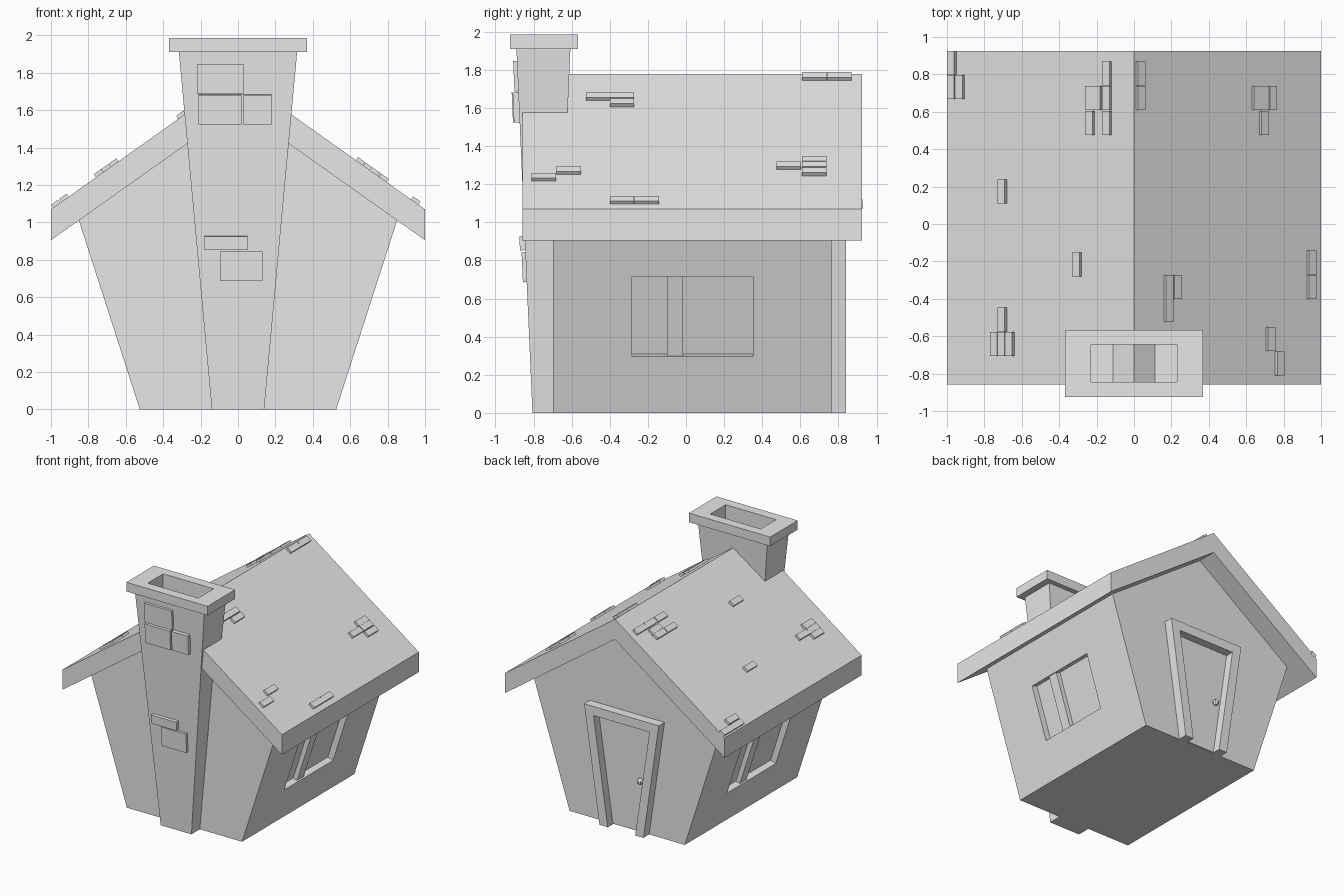
import bpy, bmesh, math
from mathutils import Matrix, Vector

if "Cube" in bpy.data.objects:
    bpy.data.objects.remove(bpy.data.objects["Cube"])

grey = bpy.data.materials.new("plain grey")
grey.diffuse_color = (0.8, 0.8, 0.8, 1)
grey.use_nodes = True
grey.node_tree.nodes["Principled BSDF"].inputs["Base Color"].default_value = grey.diffuse_color


def finish(name, bm):
    bmesh.ops.recalc_face_normals(bm, faces=bm.faces)
    me = bpy.data.meshes.new(name)
    bm.to_mesh(me)
    bm.free()
    me.materials.append(grey)
    ob = bpy.data.objects.new(name, me)
    bpy.context.collection.objects.link(ob)
    return ob


def loft(name, rings):
    """Join closed rings of equal length, closing both ends."""
    bm = bmesh.new()
    vs = [[bm.verts.new(p) for p in r] for r in rings]
    n = len(vs[0])
    for a, b in zip(vs, vs[1:]):
        for i in range(n):
            j = (i + 1) % n
            bm.faces.new((a[i], a[j], b[j], b[i]))
    bm.faces.new(vs[0])
    bm.faces.new(vs[-1])
    return finish(name, bm)


def extrude(name, profile, y0, y1):
    return loft(name, [[(x, y, z) for x, z in profile] for y in (y0, y1)])


def mirrored(half):
    """Right half of an outline, bottom to top, closed by its mirror image."""
    return half + [(-x, z) for x, z in reversed(half) if x]


def frame(origin, a, b, c):
    """Matrix whose local axes are a, b, c."""
    m = Matrix([Vector(v).normalized() for v in (a, b, c)]).transposed().to_4x4()
    m.translation = origin
    return m


def boxes(name, items):
    """items: (matrix, (x0, x1), (y0, y1), (z0, z1)) in the matrix's own axes."""
    bm = bmesh.new()
    for m, *r in items:
        size = [b - a for a, b in r]
        mid = [(a + b) / 2 for a, b in r]
        bmesh.ops.create_cube(
            bm, size=1, matrix=m @ Matrix.Translation(mid) @ Matrix.Diagonal((*size, 1)))
    return finish(name, bm)


# House body, wider at the eaves
body = extrude("house_body", mirrored([(0.525, 0), (0.857, 1.03), (0, 1.66)]), -0.697, 0.765)

# Windows: recess in each leaning wall with one upright bar, turned 180 degrees for the left
wall = frame((0.525, 0, 0), (0, 1, 0), (0.322, 0, 1), (1, 0, -0.322))
mid = Matrix.Translation((0, 0.034, 0))
turn = mid @ Matrix.Rotation(math.pi, 4, 'Z') @ mid.inverted()
sides = (("right", wall), ("left", turn @ wall))
for side, m in sides:
    cutter = boxes("window_cutter", [(m, (-0.283, 0.351), (0.31, 0.752), (-0.05, 0.1))])
    cutter.hide_render = True
    mod = body.modifiers.new("window", 'BOOLEAN')
    mod.object = cutter
    mod.solver = 'EXACT'
    bpy.context.view_layer.objects.active = body
    bpy.ops.object.modifier_apply(modifier=mod.name)
    bpy.data.objects.remove(cutter)
    boxes(side + "_window_bar", [(m, (-0.10, -0.016), (0.305, 0.757), (-0.06, -0.012))])

# Roof
extrude("roof", [(1, 0.905), (1, 1.07), (0, 1.78), (-1, 1.07), (-1, 0.905), (0, 1.613)],
        -0.858, 0.925)

# Loose shingles: (distance from ridge in x, start in y)
right = [(0.01, 0.74), (0.01, 0.61), (0.63, 0.61), (0.67, 0.61), (0.715, 0.61), (0.67, 0.475),
         (0.16, -0.4), (0.205, -0.4), (0.16, -0.525), (0.925, -0.27), (0.925, -0.4),
         (0.705, -0.68), (0.755, -0.81)]
left = [(0.95, 0.798), (0.905, 0.668), (0.95, 0.668), (0.12, 0.74), (0.12, 0.61), (0.17, 0.61),
        (0.21, 0.61), (0.21, 0.475), (0.12, 0.475), (0.68, 0.11), (0.28, -0.28),
        (0.68, -0.575), (0.64, -0.705), (0.68, -0.705), (0.72, -0.705)]
slope = frame((0, 0, 1.78), (1, 0, -0.71), (0, 1, 0), (0.71, 0, 1))
flip = Matrix.Diagonal((-1, 1, 1, 1))
k = math.hypot(1, 0.71)
for name, m, spots in (("right_shingles", slope, right), ("left_shingles", flip @ slope, left)):
    boxes(name, [(m, (x * k, x * k + 0.048), (y, y + 0.128), (-0.01, 0.02)) for x, y in spots])


# Chimney: flaring stack, cap and flue
def rect(x, y0, y1, z):
    return [(-x, y0, z), (x, y0, z), (x, y1, z), (-x, y1, z)]


loft("chimney", [rect(0.14, -0.806, -0.69, 0), rect(0.316, -0.89, -0.607, 1.91),
                 rect(0.37, -0.925, -0.567, 1.91), rect(0.37, -0.925, -0.567, 1.985),
                 rect(0.23, -0.845, -0.645, 1.985), rect(0.23, -0.845, -0.645, 1.7)])

# Raised bricks on the chimney front: x range, height range, how far they stand out
face = frame((0, -0.806, 0), (1, 0, 0), (0, -0.044, 1), (0, -1, -0.044))
bricks = [((-0.22, 0.03), (1.69, 1.85), 0.02), ((-0.21, 0.02), (1.527, 1.685), 0.035),
          ((0.03, 0.18), (1.527, 1.685), 0.03), ((-0.18, 0.05), (0.855, 0.927), 0.028),
          ((-0.095, 0.13), (0.687, 0.845), 0.02)]
boxes("chimney_bricks", [(face, x, z, (-0.03, out)) for x, z, out in bricks])

# Door on the back, flaring like the house
extrude("door_frame", [(0.2, 0), (0.34, 0.96), (-0.34, 0.96), (-0.2, 0),
                       (-0.125, 0), (-0.255, 0.885), (0.255, 0.885), (0.125, 0)], 0.74, 0.84)
extrude("door", mirrored([(0.13, 0.005), (0.26, 0.89)]), 0.74, 0.772)

# Door knob
bm = bmesh.new()
bmesh.ops.create_uvsphere(bm, u_segments=8, v_segments=6, radius=0.025,
                          matrix=Matrix.Translation((-0.135, 0.79, 0.43)))
finish("door_knob", bm)
